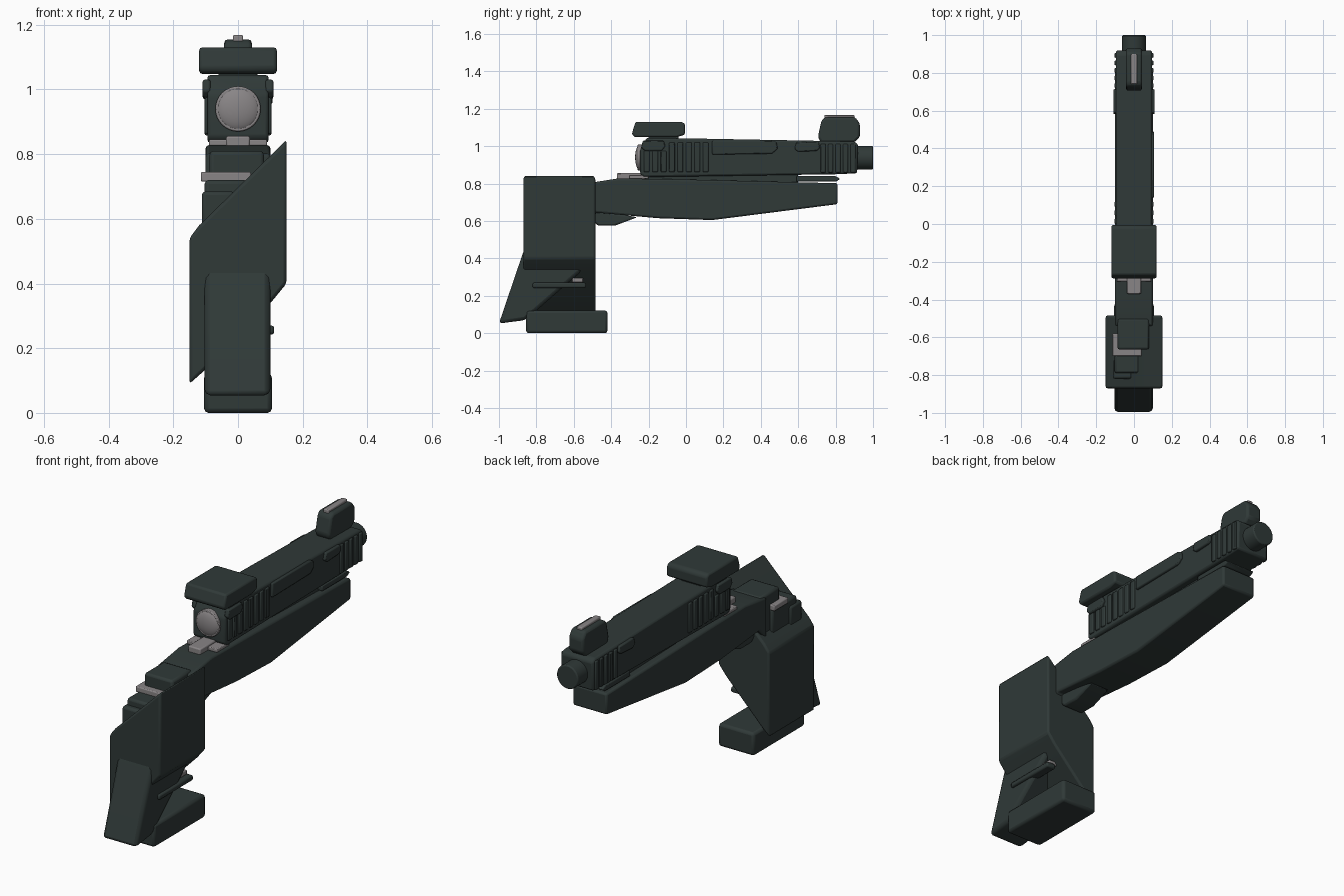
import bpy, bmesh, math
from mathutils import Matrix

if "Cube" in bpy.data.objects:
    bpy.data.objects.remove(bpy.data.objects["Cube"])


def material(name, color):
    m = bpy.data.materials.new(name)
    m.diffuse_color = (*color, 1)
    m.use_nodes = True
    m.node_tree.nodes["Principled BSDF"].inputs["Base Color"].default_value = m.diffuse_color
    return m


DARK = material("dark green grey", (0.029, 0.041, 0.039))
GREY = material("warm grey", (0.25, 0.235, 0.24))


def finish(name, bm, mat, bevel, segments=2):
    bmesh.ops.recalc_face_normals(bm, faces=bm.faces[:])
    me = bpy.data.meshes.new(name)
    bm.to_mesh(me)
    bm.free()
    me.materials.append(mat)
    ob = bpy.data.objects.new(name, me)
    bpy.context.collection.objects.link(ob)
    if bevel:
        b = ob.modifiers.new("Bevel", 'BEVEL')
        b.width, b.segments, b.limit_method = bevel, segments, 'ANGLE'
        b.angle_limit = math.radians(25)
    bpy.ops.object.select_all(action='DESELECT')
    ob.select_set(True)
    bpy.context.view_layer.objects.active = ob
    bpy.ops.object.shade_smooth_by_angle(angle=math.radians(35))
    return ob


def extrude(name, points, lo, hi, axis='x', mat=DARK, bevel=0.01):
    """Side profile (y, z) extruded along x, or front profile (x, z) along y."""
    bm = bmesh.new()
    put = (lambda p, d: (d, *p)) if axis == 'x' else (lambda p, d: (p[0], d, p[1]))
    a = [bm.verts.new(put(p, lo)) for p in points]
    b = [bm.verts.new(put(p, hi)) for p in points]
    bm.faces.new(a)
    bm.faces.new(b[::-1])
    for i in range(len(a)):
        j = (i + 1) % len(a)
        bm.faces.new((a[i], b[i], b[j], a[j]))
    return finish(name, bm, mat, bevel)


def box(name, x, y, z, mat=DARK, bevel=0.008):
    return extrude(name, [(y[0], z[0]), (y[1], z[0]), (y[1], z[1]), (y[0], z[1])],
                   x[0], x[1], 'x', mat, bevel)


def cylinder(name, r, y, z, mat, bevel):
    bm = bmesh.new()
    rot = Matrix.Translation((0, sum(y) / 2, z)) @ Matrix.Rotation(math.pi / 2, 4, 'X')
    bmesh.ops.create_cone(bm, cap_ends=True, segments=32, radius1=r, radius2=r,
                          depth=y[1] - y[0], matrix=rot)
    return finish(name, bm, mat, bevel)


# Slide and barrel
extrude("slide", [(-.245, .85), (-.225, .835), (.80, .85), (.915, .855), (.92, 1.01),
                  (.90, 1.025), (.1, 1.04), (-.21, 1.045), (-.245, .985)], -.095, .095)
cylinder("barrel", .063, (.88, 1.0), .938, DARK, .006)

# Slide ribs, side catches and ejection panel
for side, tag in ((1, "right"), (-1, "left")):
    x = sorted((side * .085, side * .103))
    for i in range(8):
        y = -.225 + i * .045
        box(f"rear_rib_{tag}", x, (y, y + .03), (.862, 1.02 if i > 2 else .975), bevel=.005)
    for i in range(5):
        y = .72 + i * .04
        box(f"front_rib_{tag}", x, (y, y + .026), (.858, 1.012), bevel=.005)
    x = sorted((side * .085, side * .109))
    extrude(f"rear_catch_{tag}", [(-.24, .995), (-.22, .975), (-.13, .975), (-.11, 1.0),
                                  (-.12, 1.03), (-.23, 1.03)], *x, bevel=.006)
    extrude(f"front_catch_{tag}", [(.58, .985), (.60, .97), (.70, .975), (.715, .99),
                                   (.71, 1.02), (.59, 1.022)], *x, bevel=.006)
extrude("ejection_panel", [(.14, .955), (.46, .96), (.49, .985), (.485, 1.02), (.46, 1.03),
                           (.14, 1.03)], .08, .107, bevel=.006)

# Domed rear button
bm = bmesh.new()
bmesh.ops.create_uvsphere(bm, u_segments=32, v_segments=16, radius=1,
                          matrix=Matrix.Translation((0, -.245, .94)) @ Matrix.Diagonal((.07, .027, .07, 1)))
finish("rear_button", bm, GREY, 0)
cylinder("rear_button_rim", .07, (-.258, -.22), .94, GREY, .004)

# Sights
extrude("rear_sight", [(-.29, 1.065), (-.275, 1.048), (-.05, 1.048), (-.005, 1.062),
                       (-.005, 1.118), (-.02, 1.13), (-.27, 1.13)], -.12, .12, bevel=.012)
box("rear_sight_foot", (-.06, .06), (-.2, -.04), (1.03, 1.06))
extrude("front_sight", [(.705, 1.05), (.72, 1.02), (.90, 1.02), (.93, 1.05), (.93, 1.12),
                        (.905, 1.155), (.745, 1.155), (.725, 1.14)], -.043, .043, bevel=.012)
box("front_sight_bead", (-.016, .016), (.74, .90), (1.14, 1.168), GREY, .005)

# Frame below the slide
extrude("frame", [(-.54, .80), (-.36, .828), (0, .822), (.81, .802), (.81, .69), (.14, .605),
                  (-.15, .615), (-.48, .645), (-.54, .58)], -.1, .1)
box("slide_guide", (-.06, .06), (-.22, .6), (.80, .85))
extrude("front_rail", [(.59, .81), (.80, .81), (.825, .825), (.80, .84), (.59, .84)], -.085, .085, bevel=.005)
box("slide_plate", (-.09, .09), (-.305, -.2), (.826, .845), GREY, .004)
box("slide_latch", (-.037, .037), (-.37, -.22), (.82, .856), GREY, .006)
extrude("trigger_block", [(-.50, .66), (-.26, .62), (-.38, .575), (-.47, .575), (-.50, .60)], -.06, .06)

# Slanted grip body
extrude("grip_body", [(.15, .845), (.105, .80), (-.12, .58), (-.15, .54), (-.15, .09),
                      (-.105, .13), (.105, .345), (.15, .40)], -.87, -.485, 'y')

# Stepped blocks emerging from the grip's sloped top
box("upper_step", (-.088, .08), (-.665, -.5), (.58, .81), bevel=.012)
box("step_plate", (-.115, .04), (-.70, -.58), (.715, .745), GREY, .005)
box("middle_step", (-.103, .03), (-.79, -.58), (.55, .72), bevel=.012)
box("lower_step", (-.112, -.01), (-.82, -.72), (.55, .685), bevel=.012)

# Flared backstrap, base and side bar
extrude("backstrap", [(-1.0, .052), (-.875, .42), (-.85, .48), (-.6, .46), (-.55, .34),
                      (-.79, .13), (-.86, .07)], -.104, .1, bevel=.018)
box("grip_base", (-.105, .105), (-.855, -.42), (0, .122), bevel=.014)
box("side_bar", (.06, .112), (-.82, -.535), (.242, .27), bevel=.008)
box("side_pin", (.04, .085), (-.61, -.55), (.272, .295), GREY, .004)
